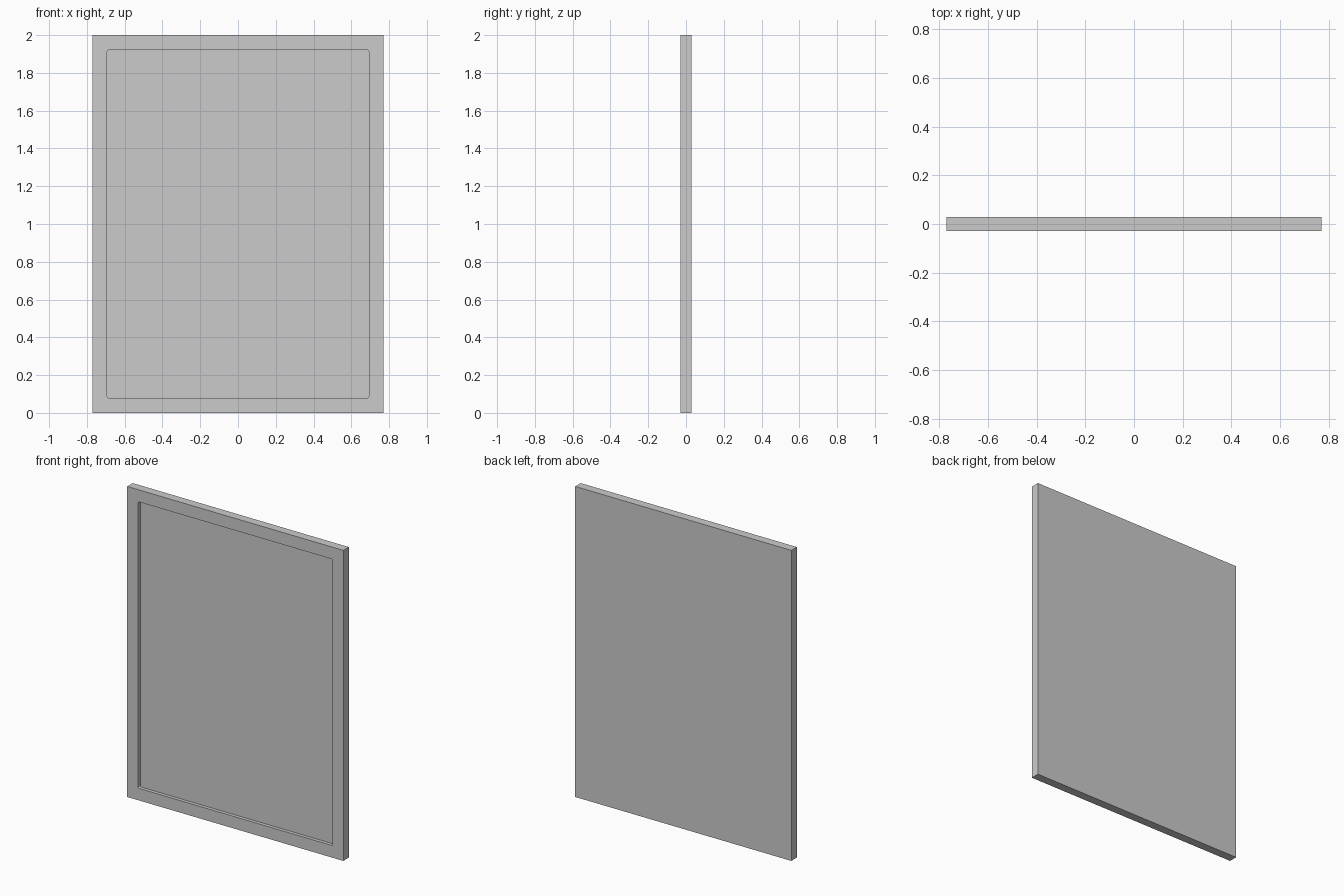
import bpy, bmesh
from mathutils import Vector

if "Cube" in bpy.data.objects:
    bpy.data.objects.remove(bpy.data.objects["Cube"])

W, T, H = 1.54, 0.056, 2.0      # overall width, thickness, height
BORDER, DEPTH, RADIUS = 0.11, 0.022, 0.008

# Slab standing on the ground
bm = bmesh.new()
bmesh.ops.create_cube(bm, size=1)
bmesh.ops.scale(bm, vec=(W, T, H), verts=bm.verts)
bmesh.ops.translate(bm, vec=(0, 0, H / 2), verts=bm.verts)

# Frame border on the front, with the panel pushed in
front = min(bm.faces, key=lambda f: f.calc_center_median().y)
bmesh.ops.inset_region(bm, faces=[front], thickness=BORDER)
panel = bmesh.ops.extrude_discrete_faces(bm, faces=[front])["faces"][0]
bmesh.ops.translate(bm, vec=(0, DEPTH, 0), verts=panel.verts)

# Slightly rounded corners of the recess
corners = [e for e in bm.edges
           if abs(e.calc_length() - DEPTH) < 1e-4]
bmesh.ops.bevel(bm, geom=corners, offset=RADIUS, segments=3,
                profile=0.5, affect='EDGES')
bmesh.ops.recalc_face_normals(bm, faces=bm.faces)

mesh = bpy.data.meshes.new("framed_panel")
bm.to_mesh(mesh)
bm.free()
bpy.context.collection.objects.link(bpy.data.objects.new("framed_panel", mesh))
